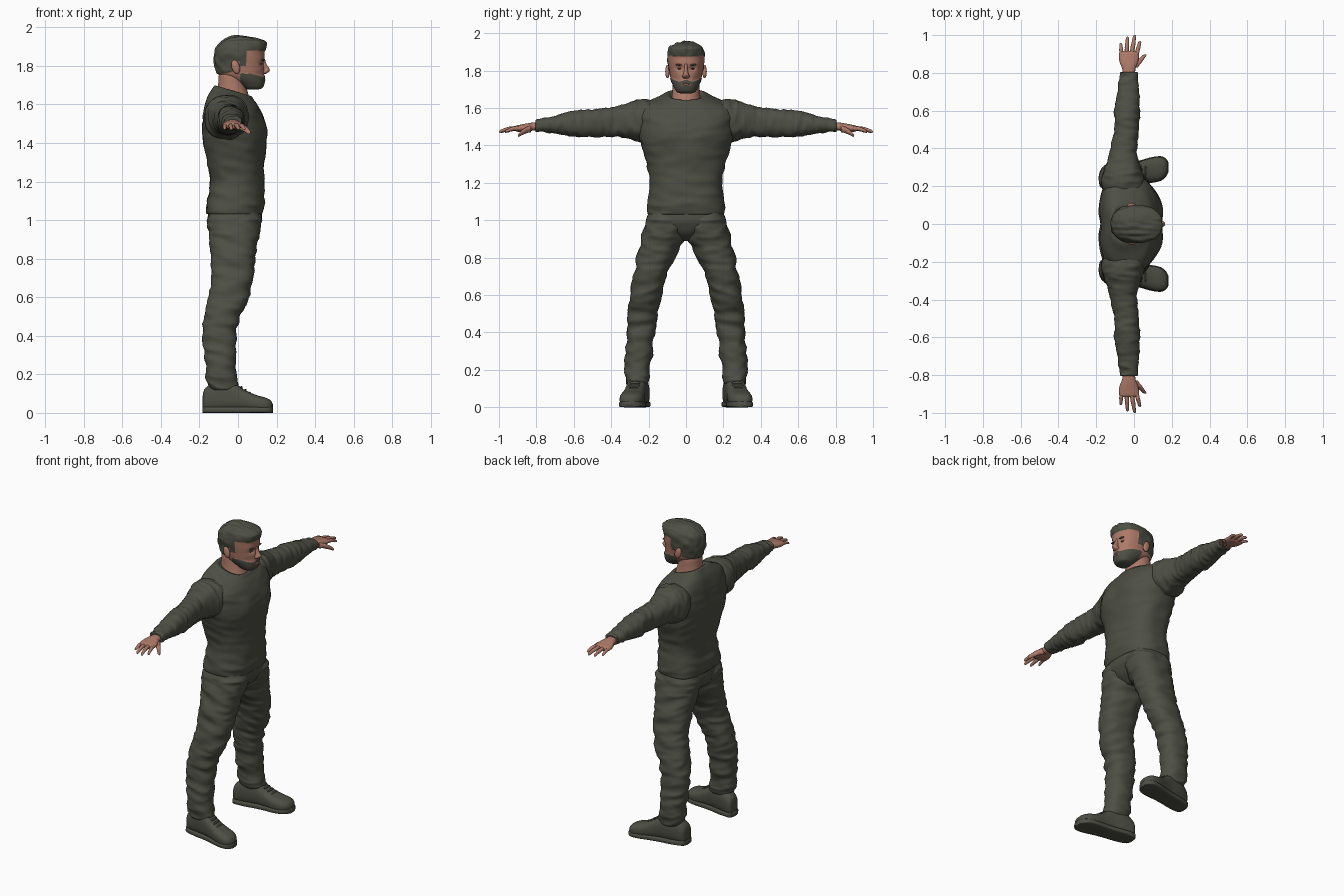
import bpy, bmesh, math
from mathutils import Vector, noise


def material(name, rgb):
    m = bpy.data.materials.new(name)
    m.diffuse_color = (*rgb, 1)
    return m


OLIVE = material("dark olive", (0.075, 0.077, 0.058))
SKIN = material("skin", (0.42, 0.195, 0.14))
AXES = {"x": (0, 1, 2), "y": (1, 0, 2), "z": (2, 0, 1)}


def smooth_rows(rows, k):
    """Catmull-Rom resampling of the section rows."""
    out = []
    for i in range(len(rows) - 1):
        p = [rows[max(0, min(len(rows) - 1, i + d))] for d in (-1, 0, 1, 2)]
        for s in range(k):
            t = s / k
            out.append([0.5 * (2 * b + (c - a) * t + (2 * a - 5 * b + 4 * c - d) * t * t
                               + (3 * b - a - 3 * c + d) * t ** 3) for a, b, c, d in zip(*p)])
    return out + [list(rows[-1])]


def loft(name, axis, rows, mats, n=40, k=5, power=(2.3, 2.3), deform=None, rule=None, mirror=False):
    """Skin of rounded sections; each row is (position, a min, a max, b min, b max)."""
    ti, ai, bi = AXES[axis]
    bm = bmesh.new()
    rings = []
    for t, a0, a1, b0, b1 in smooth_rows(rows, k):
        centre = Vector((0, 0, 0))
        centre[ti], centre[ai], centre[bi] = t, (a0 + a1) / 2, (b0 + b1) / 2
        ring = []
        for j in range(n):
            c, s = math.cos(math.tau * j / n), math.sin(math.tau * j / n)
            p = power[1] if c > 0 else power[0]
            co = centre.copy()
            co[ai] += (a1 - a0) / 2 * math.copysign(abs(c) ** (2 / p), c)
            co[bi] += (b1 - b0) / 2 * math.copysign(abs(s) ** (2 / p), s)
            ring.append(bm.verts.new(deform(co, centre) if deform else co))
        rings.append(ring)
    for r, q in zip(rings, rings[1:]):
        for j in range(n):
            bm.faces.new((r[j], r[(j + 1) % n], q[(j + 1) % n], q[j]))
    bm.faces.new(rings[0])
    bm.faces.new(rings[-1])
    bmesh.ops.recalc_face_normals(bm, faces=bm.faces)
    for f in bm.faces:
        f.smooth = True
        f.material_index = rule(f.calc_center_median()) if rule else 0
    me = bpy.data.meshes.new(name)
    bm.to_mesh(me)
    bm.free()
    for m in mats:
        me.materials.append(m)
    ob = bpy.data.objects.new(name, me)
    bpy.context.collection.objects.link(ob)
    if mirror:
        mod = ob.modifiers.new("mirror", "MIRROR")
        mod.use_axis = (False, True, False)
        mod.use_mirror_merge = False
    return ob


def blob(name, at, size, mat, tilt=0):
    """Small ellipsoid mirrored to both sides."""
    x, y, z = at
    rows = []
    for i in range(9):
        a = math.pi * i / 8
        r = max(0.02, math.sin(a))
        h = z - size[2] * math.cos(a)
        cx = x + tilt * (h - z)
        rows.append((h, cx - size[0] * r, cx + size[0] * r, y - size[1] * r, y + size[1] * r))
    return loft(name, "z", rows, [mat], n=16, k=2, power=(2, 2), mirror=y != 0)


def wrinkles(scale, amp):
    """Ridged cloth folds pushed out from the part's centre line."""
    def f(co, ctr):
        q = Vector([c * s for c, s in zip(co, scale)])
        q.z += 2.0 * co.x * scale[0] * 0.3
        v = 0.55 - 2.0 * abs(noise.noise(q)) + 0.5 * noise.noise(q * 2.1)
        return co + (co - ctr).normalized() * amp * v
    return f


def sym(rows):
    return [(t, a, b, -h, h) for t, a, b, h in rows]


def bump(d, w):
    return math.exp(-(d / w) ** 2)


# Sweater body: folds, chest shape and a collar that dips at the front
fold = wrinkles((5, 5, 15), 0.007)


def shape_torso(co, ctr):
    fade = max(0, min(1, (1.64 - co.z) / 0.1))
    co = co.lerp(fold(co, ctr), fade)
    if co.x > 0:
        co.x += 0.012 * bump(abs(co.y) - 0.1, 0.07) * bump(co.z - 1.47, 0.07)
    else:
        co.x += 0.014 * bump(co.y, 0.04) * bump(co.z - 1.4, 0.2)
    s = max(0, min(1, (co.z - 1.55) / 0.11))
    co.z -= 0.3 * co.x * s * s
    return co


loft("sweater_body", "z", sym([
    (1.03, -.15, .12, .195), (1.04, -.163, .13, .205), (1.1, -.16, .138, .203), (1.2, -.146, .134, .192),
    (1.3, -.16, .135, .21), (1.4, -.18, .146, .237), (1.47, -.186, .142, .256), (1.53, -.183, .13, .262),
    (1.58, -.175, .113, .255), (1.62, -.16, .095, .215), (1.645, -.14, .08, .15), (1.664, -.118, .07, .1),
    (1.655, -.1, .052, .082)]), [OLIVE], n=72, k=7, power=(3, 2.3), deform=shape_torso)

# Sleeves
loft("sleeve", "y", [
    (.12, -.13, .04, 1.46, 1.61), (.2, -.168, .055, 1.43, 1.643), (.26, -.168, .048, 1.42, 1.643),
    (.3, -.152, .035, 1.435, 1.632), (.36, -.132, .02, 1.445, 1.612), (.42, -.12, .018, 1.447, 1.6),
    (.5, -.106, .025, 1.447, 1.592), (.58, -.104, .03, 1.446, 1.587), (.64, -.098, .028, 1.456, 1.574),
    (.7, -.09, .025, 1.466, 1.56), (.76, -.08, .02, 1.472, 1.545), (.8, -.073, .018, 1.474, 1.536),
    (.803, -.062, .008, 1.482, 1.527)], [OLIVE], n=48, k=8,
    deform=wrinkles((8, 22, 8), 0.007), mirror=True)

# Trousers
loft("trouser_hips", "z", sym([
    (.89, -.06, .04, .03), (.93, -.135, .09, .12), (.97, -.155, .114, .19), (1.0, -.16, .124, .213),
    (1.05, -.15, .122, .195)]), [OLIVE], n=56, power=(2.5, 2.5))
loft("trouser_leg", "z", [
    (1.04, -.14, .115, .0, .2), (1.0, -.157, .122, -.01, .215), (.95, -.155, .115, -.008, .228),
    (.9, -.147, .104, .008, .241), (.8, -.14, .087, .06, .262), (.7, -.137, .08, .108, .28),
    (.6, -.153, .057, .132, .297), (.5, -.177, .012, .152, .31), (.4, -.181, -.008, .168, .317),
    (.3, -.175, -.013, .178, .324), (.2, -.167, -.012, .19, .326), (.14, -.16, .002, .196, .322),
    (.12, -.145, -.012, .208, .31)], [OLIVE], n=56, k=10,
    deform=wrinkles((6, 6, 17), 0.009), mirror=True)

# Shoes: upper and sole share one outline, turned slightly outward
SHOE = [(-.183, .02, .09, .022), (-.168, .004, .13, .046), (-.1, .004, .17, .055), (-.03, .008, .162, .054),
        (.03, .008, .122, .057), (.09, .004, .094, .064), (.14, .004, .08, .061), (.168, .008, .066, .044),
        (.181, .02, .045, .02)]
loft("shoe_upper", "x", [(x, .27 + .17 * x - h, .27 + .17 * x + h, z0, z1) for x, z0, z1, h in SHOE],
     [OLIVE], n=36, power=(2.6, 2.6), mirror=True)
loft("shoe_sole", "x", [(x * 1.01, .266 + .17 * x - h, .274 + .17 * x + h, 0, .032) for x, z0, z1, h in SHOE],
     [OLIVE], n=28, power=(5, 5), mirror=True)
for i in range(4):
    x, z = -.005 + .022 * i, .147 - .015 * i
    blob("shoe_lace", (x, .27 + .17 * x, z), (.006, .03, .008), OLIVE)

# Hands
loft("palm", "y", [
    (.77, -.058, .004, 1.484, 1.524), (.82, -.062, .008, 1.479, 1.522), (.85, -.074, .019, 1.474, 1.518),
    (.88, -.08, .026, 1.472, 1.512), (.905, -.078, .026, 1.474, 1.507), (.915, -.07, .018, 1.48, 1.5)],
    [SKIN], n=32, mirror=True)


def finger(name, base, tip, r0, r1):
    rows = []
    for s, w in ((0, 1), (.3, .95), (.45, 1.05), (.7, .95), (.9, .9), (.97, .65), (1, .2)):
        x, y, z = Vector(base).lerp(Vector(tip), s)
        z += .006 * math.sin(math.pi * s)
        r = (r0 + (r1 - r0) * s) * w
        rows.append((y, x - r, x + r, z - r, z + r))
    loft(name, "y", rows, [SKIN], n=16, k=3, power=(2, 2), mirror=True)


finger("index_finger", (.013, .895, 1.491), (.032, .968, 1.472), .0125, .009)
finger("middle_finger", (-.013, .895, 1.492), (.004, 1.0, 1.473), .013, .009)
finger("ring_finger", (-.04, .895, 1.491), (-.034, .992, 1.472), .0125, .009)
finger("little_finger", (-.066, .89, 1.489), (-.07, .958, 1.473), .0115, .008)
finger("thumb", (.0, .828, 1.49), (.06, .898, 1.452), .02, .011)

# Neck
loft("neck", "z", sym([
    (1.57, -.12, .06, .09), (1.63, -.113, .058, .083), (1.66, -.108, .052, .076), (1.7, -.103, .04, .072),
    (1.75, -.1, .03, .07), (1.78, -.09, .02, .06)]), [SKIN], n=40, power=(2.1, 2.1))


# Head: hair and beard are regions of one surface, raised and coloured by rule
def is_hair(p):
    if p.x > .045:
        line = 1.872 + .1 * max(0, p.x - .08) + .2 * max(0, abs(p.y) - .05)
    elif p.x > .005:
        line = 1.8
    else:
        line = 1.825 if p.x > -.03 else 1.765 + .2 * (p.x + .07)
    return p.z > line


def is_beard(p):
    cheek = 1.738 + 4 * max(0, abs(p.y) - .035) * .12 + .012 * bump(p.y, .03)
    mouth = abs(p.y) < .024 and abs(p.z - 1.727) < .006
    return p.x > .012 and p.z < cheek and not mouth


def shape_head(co, ctr):
    out = (co - Vector((0, 0, 1.82))).normalized()
    if is_hair(co):
        q = Vector((co.x * 14, co.y * 45, co.z * 25))
        return co + out * (.002 + .007 * noise.noise(q))
    if is_beard(co):
        return co + out * .002
    if co.x > .05:
        co.x -= .011 * bump(abs(co.y) - .034, .02) * bump(co.z - 1.812, .014)
        co.x -= .005 * bump(abs(co.y) - .055, .02) * bump(co.z - 1.755, .02)
    return co


loft("head", "z", sym([
    (1.68, .045, .105, .03), (1.688, .03, .126, .049), (1.71, -.005, .136, .063), (1.735, -.06, .138, .075),
    (1.76, -.105, .136, .083), (1.8, -.118, .135, .09), (1.84, -.122, .138, .096), (1.87, -.121, .138, .099),
    (1.9, -.112, .147, .098), (1.922, -.092, .146, .088), (1.938, -.065, .115, .07), (1.95, -.04, .05, .045),
    (1.955, -.015, .015, .012)]), [SKIN, OLIVE], n=112, k=9, power=(2.2, 2.3), deform=shape_head,
    rule=lambda p: int(is_hair(p) or is_beard(p)))

# Facial features
loft("nose", "z", sym([
    (1.758, .11, .142, .012), (1.766, .11, .156, .02), (1.778, .11, .165, .017), (1.79, .11, .16, .012),
    (1.812, .11, .147, .009), (1.835, .11, .14, .01)]), [SKIN], n=24)
blob("ear", (-.012, .099, 1.795), (.022, .012, .036), SKIN, tilt=-.2)
blob("eyebrow", (.126, .036, 1.831), (.01, .021, .005), OLIVE)
blob("eye", (.115, .034, 1.811), (.011, .013, .005), OLIVE)
blob("lips", (.132, 0, 1.727), (.01, .022, .007), SKIN)
